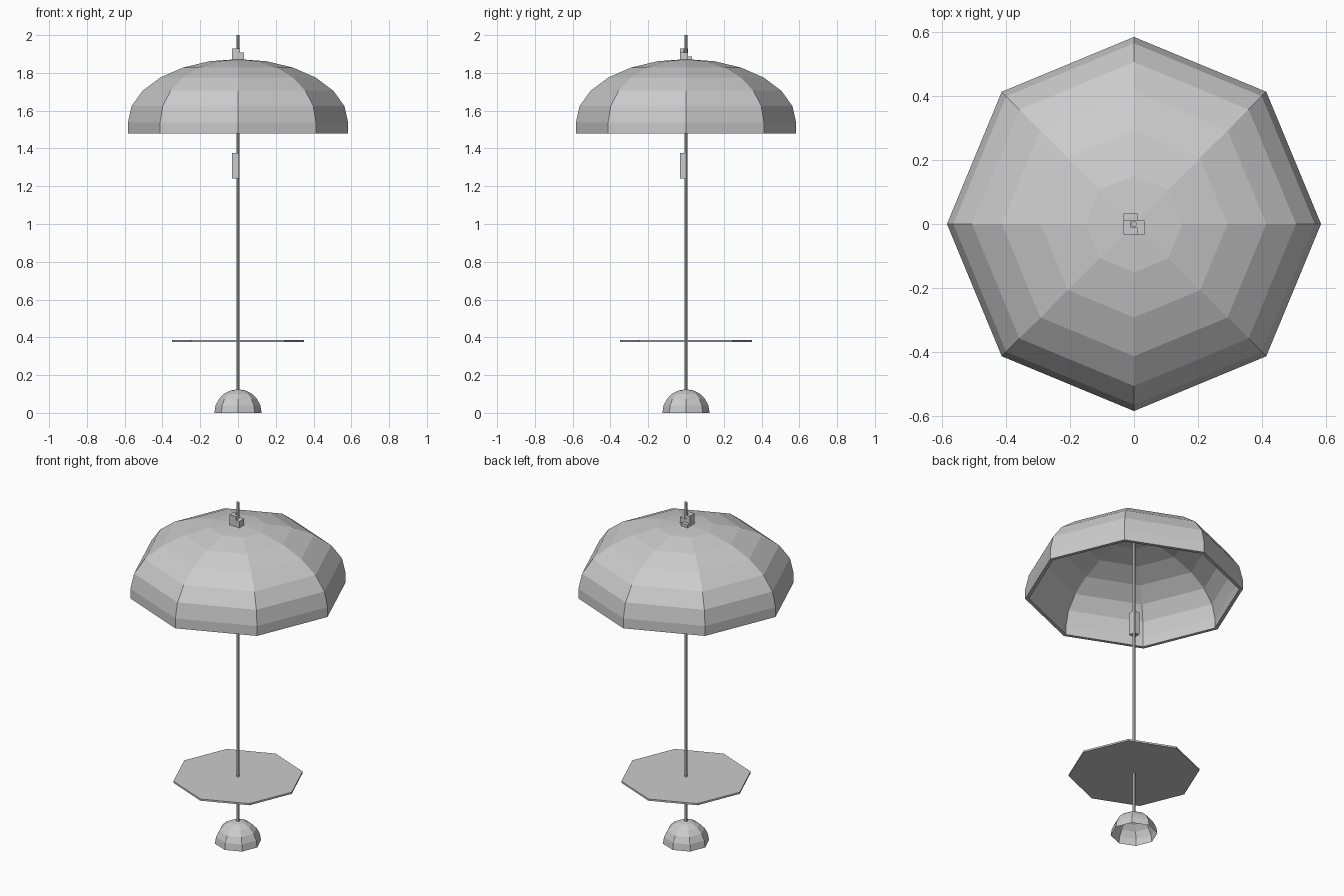
import bpy, bmesh, math

if "Cube" in bpy.data.objects:
    bpy.data.objects.remove(bpy.data.objects["Cube"])

SIDES = 8


def make_object(name, bm, recalc=True):
    if recalc:
        bmesh.ops.recalc_face_normals(bm, faces=bm.faces)
    mesh = bpy.data.meshes.new(name)
    bm.to_mesh(mesh)
    bm.free()
    obj = bpy.data.objects.new(name, mesh)
    bpy.context.collection.objects.link(obj)
    return obj


def lathe(name, profile):
    """Eight-sided flat-faced solid from (radius, height) points."""
    bm = bmesh.new()
    rings = []
    for r, z in profile:
        n = SIDES if r > 1e-5 else 1
        rings.append([bm.verts.new((r * math.cos(2 * math.pi * i / SIDES),
                                    r * math.sin(2 * math.pi * i / SIDES), z))
                      for i in range(n)])
    for a, b in zip(rings, rings[1:]):
        for i in range(SIDES):
            j = (i + 1) % SIDES
            quad = [a[i % len(a)], a[j % len(a)], b[j % len(b)], b[i % len(b)]]
            bm.faces.new(list(dict.fromkeys(quad)))
    return make_object(name, bm)


def dome(radius, height, z, steps):
    """Quarter ellipse profile from apex down to the rim."""
    return [(radius * math.sin(math.pi / 2 * k / steps),
             z + height * math.cos(math.pi / 2 * k / steps))
            for k in range(steps + 1)]


def blocks(name, boxes):
    """Cluster of axis-aligned boxes given as (x0, x1, y0, y1, z0, z1)."""
    bm = bmesh.new()
    for x0, x1, y0, y1, z0, z1 in boxes:
        verts = bmesh.ops.create_cube(bm, size=1)["verts"]
        bmesh.ops.scale(bm, vec=(x1 - x0, y1 - y0, z1 - z0), verts=verts)
        bmesh.ops.translate(bm, vec=((x0 + x1) / 2, (y0 + y1) / 2, (z0 + z1) / 2), verts=verts)
    return make_object(name, bm)


# Canopy: thick open dome with a short straight skirt
outer = dome(0.583, 0.335, 1.538, 6) + [(0.583, 1.48)]
inner = [(0.563, 1.48)] + dome(0.563, 0.317, 1.538, 6)[::-1]
lathe("canopy", outer + inner)

# Weighted foot: open half sphere
lathe("base", dome(0.125, 0.125, 0.0, 5))

# Round table on the pole
lathe("table_top", [(0, 0.386), (0.35, 0.386), (0.35, 0.376), (0, 0.376)])

# Pole
lathe("pole", [(0, 2.0), (0.009, 2.0), (0.009, 0.11), (0, 0.11)])

# Stepped cap above the canopy
c = 0.011
blocks("top_cap", [
    (-3 * c, 3 * c, -3 * c, c, 1.864, 1.908),
    (-3 * c, c, c, 3 * c, 1.864, 1.886),
    (-3 * c, -c, -3 * c, c, 1.886, 1.93),
    (-c, c, -3 * c, -c, 1.908, 1.93),
])

# Crank housing under the canopy
blocks("crank_housing", [
    (-3 * c, 0.006, -3 * c, 0.006, 1.24, 1.375),
])
